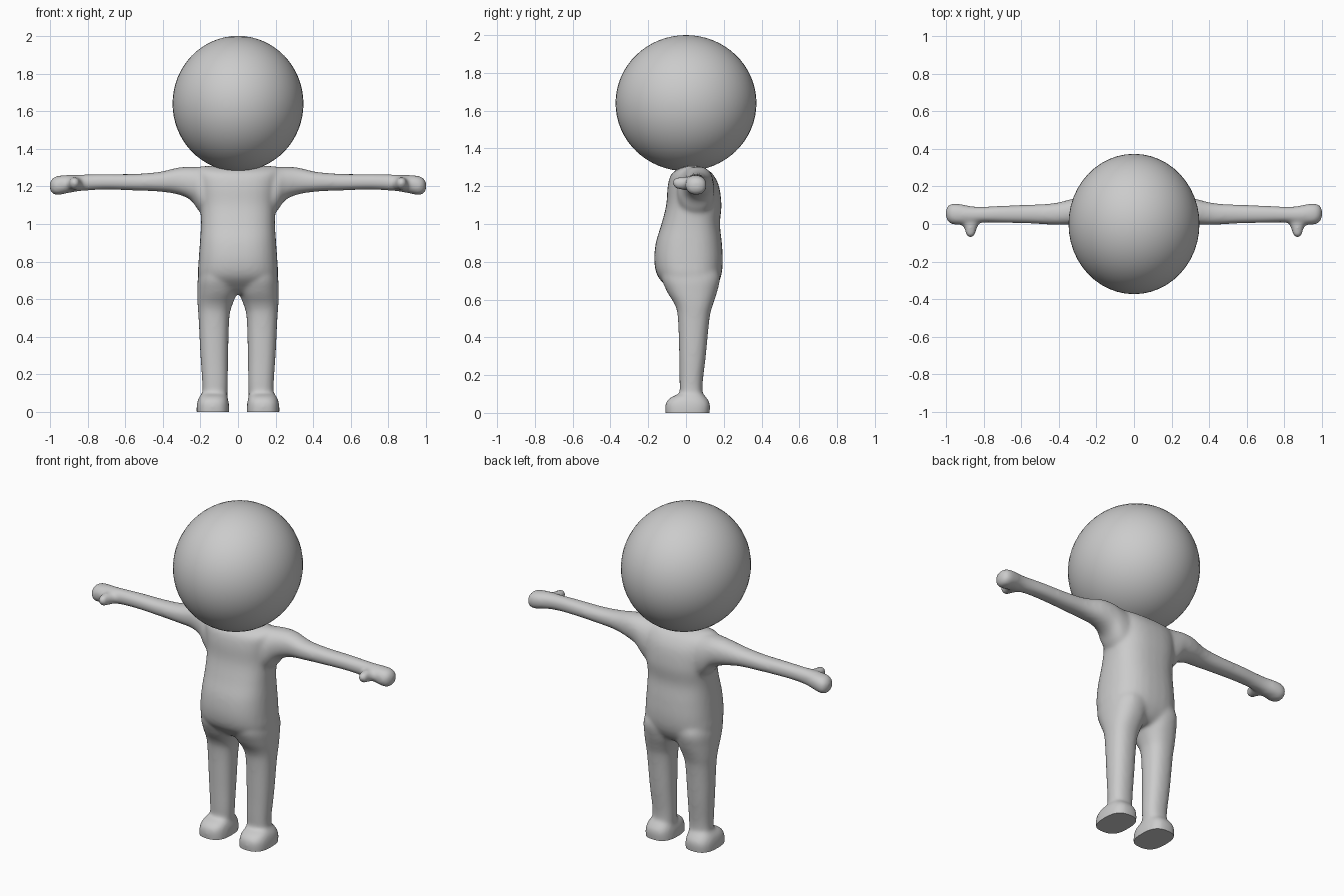
import bpy, bmesh, math
from mathutils import Vector

if "Cube" in bpy.data.objects:
    bpy.data.objects.remove(bpy.data.objects["Cube"])

grey = bpy.data.materials.new("light grey")
grey.diffuse_color = (0.6, 0.6, 0.6, 1)
grey.use_nodes = True
grey.node_tree.nodes["Principled BSDF"].inputs["Base Color"].default_value = grey.diffuse_color


def spline(rows, steps=5):
    """Catmull-Rom interpolation through section rows."""
    out = []
    for i in range(len(rows) - 1):
        p = [Vector(rows[max(0, min(len(rows) - 1, i + k))]) for k in (-1, 0, 1, 2)]
        for s in range(steps):
            t = s / steps
            out.append(0.5 * (2 * p[1] + (p[2] - p[0]) * t
                       + (2 * p[0] - 5 * p[1] + 4 * p[2] - p[3]) * t * t
                       + (3 * p[1] - p[0] - 3 * p[2] + p[3]) * t ** 3))
    return out + [Vector(rows[-1])]


def loft(bm, rows, place, power=2.0, n=32):
    """Closed tube through rows of (t, a_min, a_max, b_min, b_max)."""
    rings = []
    for t, a0, a1, b0, b1 in spline([Vector(r) for r in rows]):
        ring = []
        for k in range(n):
            c, s = math.cos(2 * math.pi * k / n), math.sin(2 * math.pi * k / n)
            u = math.copysign(abs(c) ** (2 / power), c)
            v = math.copysign(abs(s) ** (2 / power), s)
            ring.append(bm.verts.new(place(t, (a0 + a1) / 2 + u * (a1 - a0) / 2,
                                           (b0 + b1) / 2 + v * (b1 - b0) / 2)))
        rings.append(ring)
    for r, q in zip(rings, rings[1:]):
        for k in range(n):
            bm.faces.new((r[k], r[(k + 1) % n], q[(k + 1) % n], q[k]))
    bm.faces.new(rings[0][::-1])
    bm.faces.new(rings[-1])


bm = bmesh.new()

# Torso: height, x range, y range
torso = [(0.63, -.13, .13, -.05, .12), (0.66, -.18, .18, -.09, .155),
         (0.72, -.212, .212, -.148, .185), (0.8, -.21, .21, -.168, .195),
         (0.9, -.203, .203, -.16, .19), (1.0, -.197, .197, -.13, .18),
         (1.1, -.2, .2, -.105, .188), (1.2, -.21, .21, -.097, .175),
         (1.26, -.22, .22, -.08, .145), (1.29, -.22, .22, -.045, .11),
         (1.308, -.2, .2, .0, .065)]
loft(bm, torso, lambda t, a, b: (a, b, t), 2.5)

# Leg: height, x range, y range
leg = [(0.05, .058, .19, -.03, .09), (0.15, .054, .19, -.034, .088),
       (0.3, .052, .2, -.036, .105), (0.5, .046, .21, -.043, .125),
       (0.57, .03, .215, -.058, .142), (0.64, .004, .216, -.1, .165),
       (0.72, .0, .212, -.13, .18), (0.8, .02, .18, -.11, .15)]
# Foot, carried below the floor and trimmed flat later
foot = [(-0.05, .05, .215, -.105, .12), (0.0, .046, .22, -.109, .125),
        (0.04, .048, .219, -.11, .128), (0.065, .052, .213, -.1, .12),
        (0.085, .06, .203, -.075, .105), (0.1, .068, .19, -.035, .09)]
# Arm and mitten hand: x, y range, z range
arm = [(0.1, -.05, .15, .98, 1.295), (0.2, -.045, .15, 1.06, 1.303),
       (0.25, -.022, .145, 1.125, 1.305), (0.32, -.006, .136, 1.157, 1.3),
       (0.42, -.005, .112, 1.172, 1.277), (0.55, .002, .103, 1.178, 1.267),
       (0.7, .006, .098, 1.182, 1.266), (0.8, .008, .092, 1.178, 1.264),
       (0.86, .003, .094, 1.172, 1.262), (0.92, -.004, .106, 1.161, 1.26),
       (0.96, -.003, .11, 1.153, 1.256), (0.985, .008, .102, 1.16, 1.245),
       (1.0, .035, .08, 1.18, 1.225)]
# Thumb: y, x range, z range
thumb = [(0.05, .81, .92, 1.18, 1.25), (0.0, .825, .91, 1.178, 1.25),
         (-.03, .838, .9, 1.182, 1.25), (-.055, .843, .895, 1.187, 1.247),
         (-.07, .857, .882, 1.205, 1.232)]
for s in (1, -1):
    loft(bm, leg, lambda t, a, b: (s * a, b, t), 2.3)
    loft(bm, foot, lambda t, a, b: (s * a, b, t), 2.7)
    loft(bm, arm, lambda t, a, b: (s * t, a, b), 2.2)
    loft(bm, thumb, lambda t, a, b: (s * a, t, b))
bmesh.ops.recalc_face_normals(bm, faces=bm.faces)

mesh = bpy.data.meshes.new("body")
bm.to_mesh(mesh)
bm.free()
body = bpy.data.objects.new("body", mesh)
bpy.context.collection.objects.link(body)

# Fuse the limbs into one soft skin
remesh = body.modifiers.new("fuse", 'REMESH')
remesh.mode = 'VOXEL'
remesh.voxel_size = 0.01
soften = body.modifiers.new("soften", 'SMOOTH')
soften.factor = 0.5
soften.iterations = 14
dg = bpy.context.evaluated_depsgraph_get()
skin = bpy.data.meshes.new_from_object(body.evaluated_get(dg))
body.modifiers.clear()

# Trim flat soles at the floor
bm = bmesh.new()
bm.from_mesh(skin)
bmesh.ops.bisect_plane(bm, geom=bm.verts[:] + bm.edges[:] + bm.faces[:],
                       plane_co=(0, 0, 0), plane_no=(0, 0, -1), clear_outer=True)
bmesh.ops.holes_fill(bm, edges=[e for e in bm.edges if e.is_boundary], sides=0)
bmesh.ops.recalc_face_normals(bm, faces=bm.faces)
bm.to_mesh(skin)
bm.free()
body.data = skin

# Head
bpy.ops.mesh.primitive_uv_sphere_add(segments=48, ring_count=32, radius=1,
                                     location=(0, 0, 1.64))
head = bpy.context.object
head.name = "head"
head.scale = (0.348, 0.373, 0.36)
bpy.ops.object.transform_apply(location=False, rotation=False, scale=True)

for ob in (body, head):
    ob.data.materials.clear()
    ob.data.materials.append(grey)
    bpy.ops.object.select_all(action='DESELECT')
    ob.select_set(True)
    bpy.context.view_layer.objects.active = ob
    bpy.ops.object.shade_smooth_by_angle(angle=math.radians(50))
